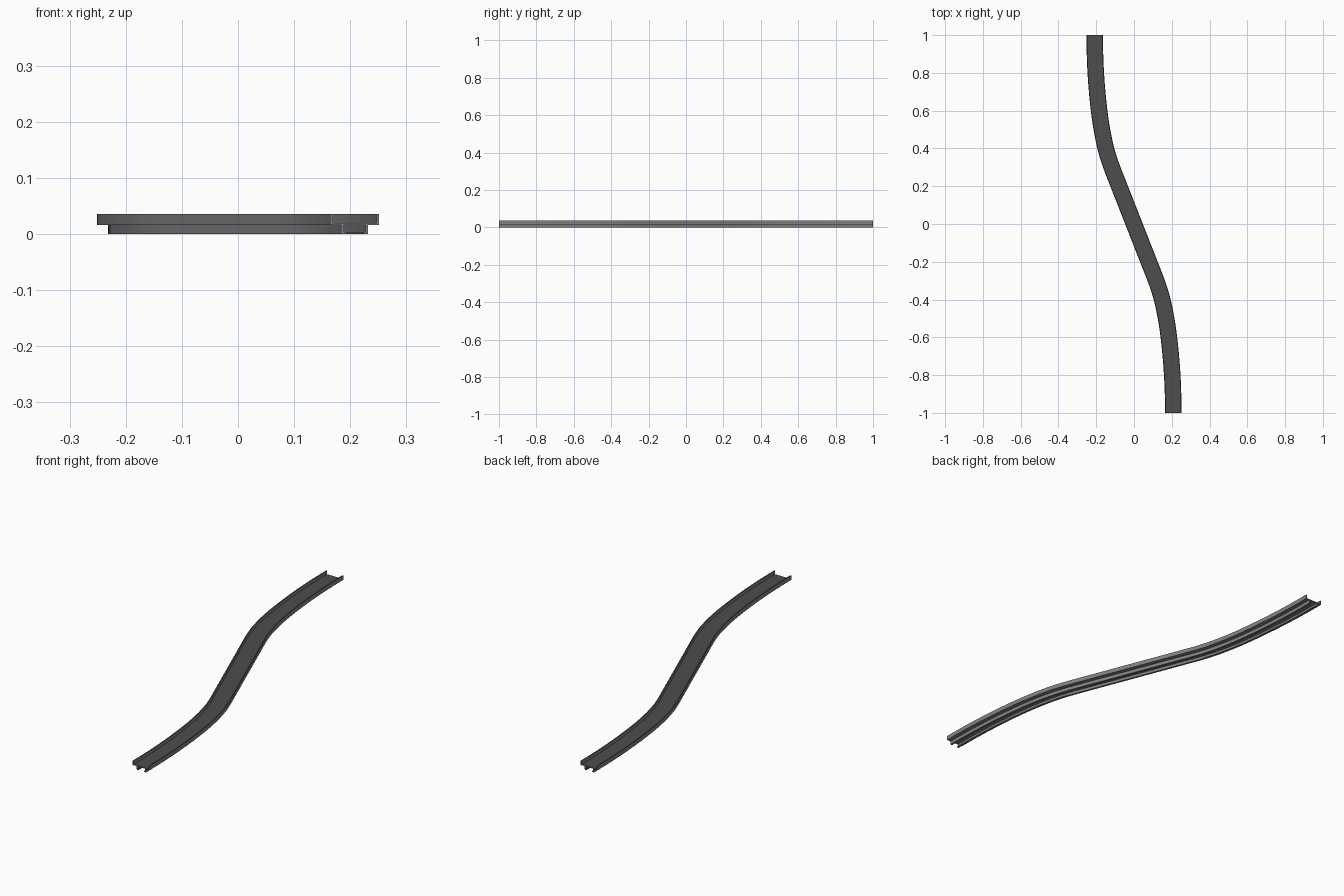
import bpy, bmesh, math
from mathutils import Vector

if "Cube" in bpy.data.objects:
    bpy.data.objects.remove(bpy.data.objects["Cube"])

dark = bpy.data.materials.new("dark grey plastic")
dark.diffuse_color = (0.075, 0.075, 0.075, 1)
dark.use_nodes = True
dark.node_tree.nodes["Principled BSDF"].inputs["Base Color"].default_value = dark.diffuse_color
light = bpy.data.materials.new("mid grey plastic")
light.diffuse_color = (0.22, 0.22, 0.22, 1)
light.use_nodes = True
light.node_tree.nodes["Principled BSDF"].inputs["Base Color"].default_value = light.diffuse_color

# Half of the S path: (distance along y, sideways offset, slope)
KEYS = [(0, 0, .39), (.28, .11, .39), (.4, .149, .25), (.7, .195, .09), (1, .208, 0)]


def half_path(t):
    """Cubic blend between the key points, returns offset and slope."""
    for (a, p, m), (b, q, n) in zip(KEYS, KEYS[1:]):
        if t <= b + 1e-9:
            h = b - a
            u = (t - a) / h
            x = ((2*u**3 - 3*u**2 + 1)*p + (u**3 - 2*u**2 + u)*h*m
                 + (3*u**2 - 2*u**3)*q + (u**3 - u**2)*h*n)
            s = ((6*u*u - 6*u)*(p - q)/h + (3*u*u - 4*u + 1)*m + (3*u*u - 2*u)*n)
            return x, s


def sweep(name, profile, steps=80):
    """Sweep a closed (across, height) profile along the S path."""
    bm = bmesh.new()
    rings = []
    for i in range(steps + 1):
        y = -1 + 2*i/steps
        x, s = half_path(abs(y))
        x = -math.copysign(x, y)
        k = math.hypot(1, s)
        across = Vector((1/k, s/k, 0))
        if i in (0, steps):
            across = Vector((1, 0, 0))
        rings.append([bm.verts.new(Vector((x, y, 0)) + across*w + Vector((0, 0, z)))
                      for w, z in profile])
    n = len(profile)
    for r, q in zip(rings, rings[1:]):
        for j in range(n):
            bm.faces.new((r[j], r[(j+1) % n], q[(j+1) % n], q[j]))
    bm.faces.new(rings[0])
    bm.faces.new(rings[-1][::-1])
    bmesh.ops.recalc_face_normals(bm, faces=bm.faces)
    # Upward faces are dark, walls and underside are lighter
    for f in bm.faces:
        f.material_index = 0 if f.normal.z > .5 else 1
    me = bpy.data.meshes.new(name)
    me.materials.append(dark)
    me.materials.append(light)
    bm.to_mesh(me)
    bm.free()
    ob = bpy.data.objects.new(name, me)
    bpy.context.collection.objects.link(ob)
    bpy.ops.object.select_all(action='DESELECT')
    bpy.context.view_layer.objects.active = ob
    ob.select_set(True)
    bpy.ops.object.shade_smooth_by_angle(angle=math.radians(30))


# Channel: flat floor with a raised wall on each side
right = [(.0437, .016), (.0437, .036), (.039, .036), (.039, .020)]
sweep("track_channel", right + [(-w, z) for w, z in reversed(right)])

# Connector rails underneath, with lips turned inwards
rail = [(.024, .0165), (.024, 0), (.0145, 0), (.0145, .004), (.0195, .004), (.0195, .0165)]
for side, label in ((1, "right"), (-1, "left")):
    sweep("under_rail_" + label, [(side*w, z) for w, z in rail])
